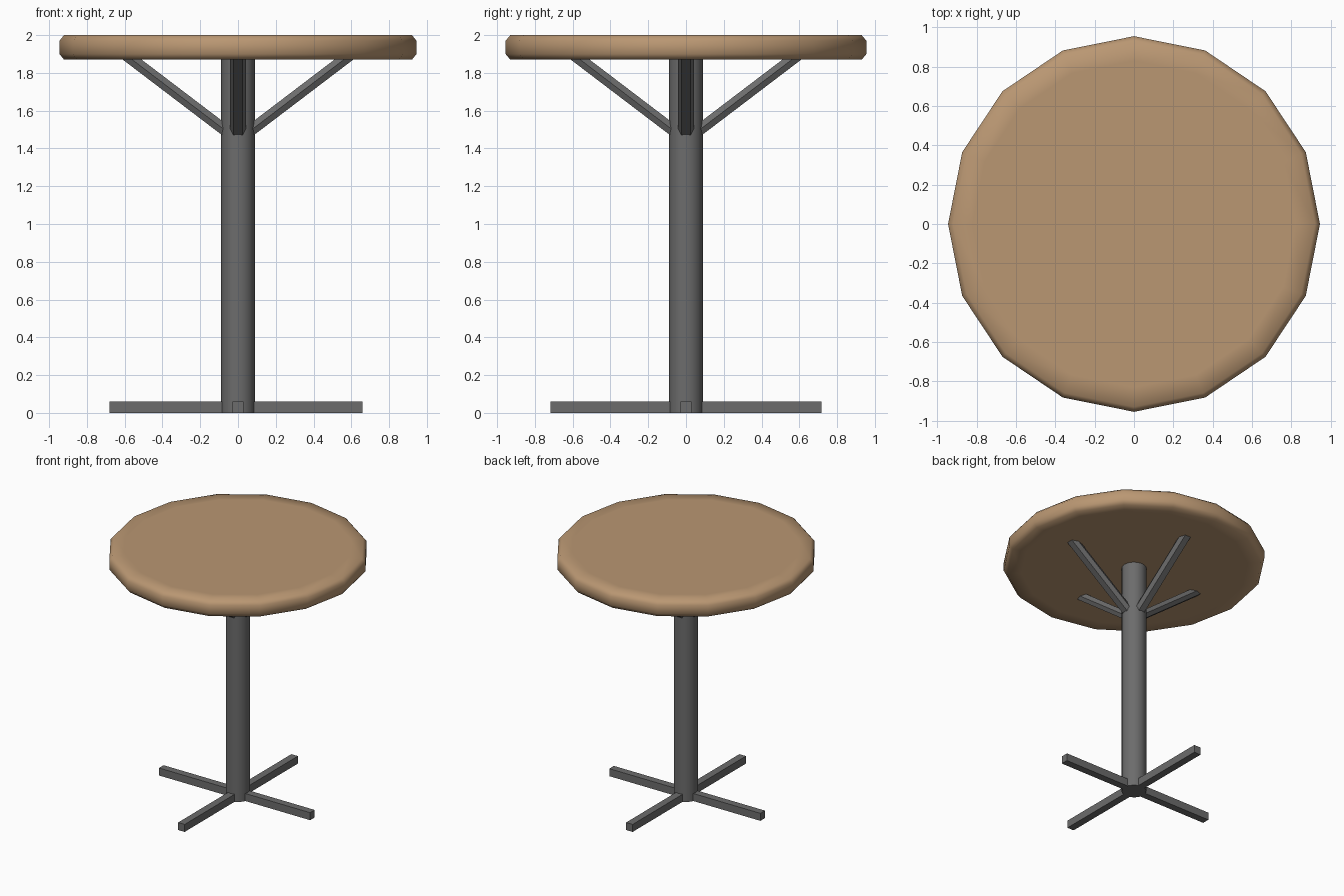
import bpy, bmesh
from math import sin, cos, pi, tau
from mathutils import Vector, Matrix

if "Cube" in bpy.data.objects:
    bpy.data.objects.remove(bpy.data.objects["Cube"])


def make(name, bm, mat=None, angle=None):
    bmesh.ops.recalc_face_normals(bm, faces=bm.faces)
    me = bpy.data.meshes.new(name)
    bm.to_mesh(me)
    bm.free()
    if mat:
        me.materials.append(mat)
    ob = bpy.data.objects.new(name, me)
    bpy.context.collection.objects.link(ob)
    if angle:
        bpy.ops.object.select_all(action='DESELECT')
        ob.select_set(True)
        bpy.context.view_layer.objects.active = ob
        bpy.ops.object.shade_smooth_by_angle(angle=angle)
    return ob


def loft(rings):
    """Skin a list of equally long rings and cap both ends."""
    bm = bmesh.new()
    loops = [[bm.verts.new(p) for p in ring] for ring in rings]
    for a, b in zip(loops, loops[1:]):
        n = len(a)
        for i in range(n):
            bm.faces.new((a[i], a[(i + 1) % n], b[(i + 1) % n], b[i]))
    bm.faces.new(loops[0])
    bm.faces.new(loops[-1])
    return bm


def turned(profile, sides, sx=1.0):
    return loft([[(r * sx * cos(tau * i / sides), r * sin(tau * i / sides), z)
                  for i in range(sides)] for r, z in profile])


wood = bpy.data.materials.new("wood")
wood.diffuse_color = (0.49, 0.31, 0.17, 1)
wood.use_nodes = True
wood.node_tree.nodes["Principled BSDF"].inputs["Base Color"].default_value = wood.diffuse_color
steel = bpy.data.materials.new("dark_steel")
steel.diffuse_color = (0.15, 0.15, 0.15, 1)
steel.use_nodes = True
steel.node_tree.nodes["Principled BSDF"].inputs["Base Color"].default_value = steel.diffuse_color

# Sixteen-sided table top with softened rim
make("table_top", turned([(0.83, 1.87), (0.93, 1.87), (0.955, 1.9), (0.955, 1.97),
                          (0.93, 2.0), (0.83, 2.0)], 16, 0.99), wood, pi / 3)

# Central column
make("column", turned([(0.09, 0.0), (0.09, 1.875)], 16), steel, pi / 5)

# Four floor bars: length differs slightly per direction
for i, (name, reach) in enumerate((("right", 0.66), ("back", 0.717),
                                   ("left", 0.68), ("front", 0.717))):
    turn = Matrix.Rotation(i * pi / 2, 4, 'Z')
    bm = loft([[(x, y, z) for y, z in ((-.029, 0), (.029, 0), (.029, .06), (-.029, .06))]
               for x in (0.05, reach)])
    bm.transform(turn)
    make(name + "_floor_bar", bm, steel)

    # Slanted brace, hexagonal section, cut level under the table top
    section = [(-.042, 0), (-.025, -.038), (.025, -.038), (.042, 0), (.025, .038), (-.025, .038)]
    slope = 0.76
    low = [(0.06, y, 1.49 + h) for y, h in section]
    high = [(0.06 + (1.872 - 1.49 - h) / slope, y, 1.872) for y, h in section]
    bm = loft([low, high])
    bm.transform(turn)
    make(name + "_brace", bm, steel, pi / 5)
